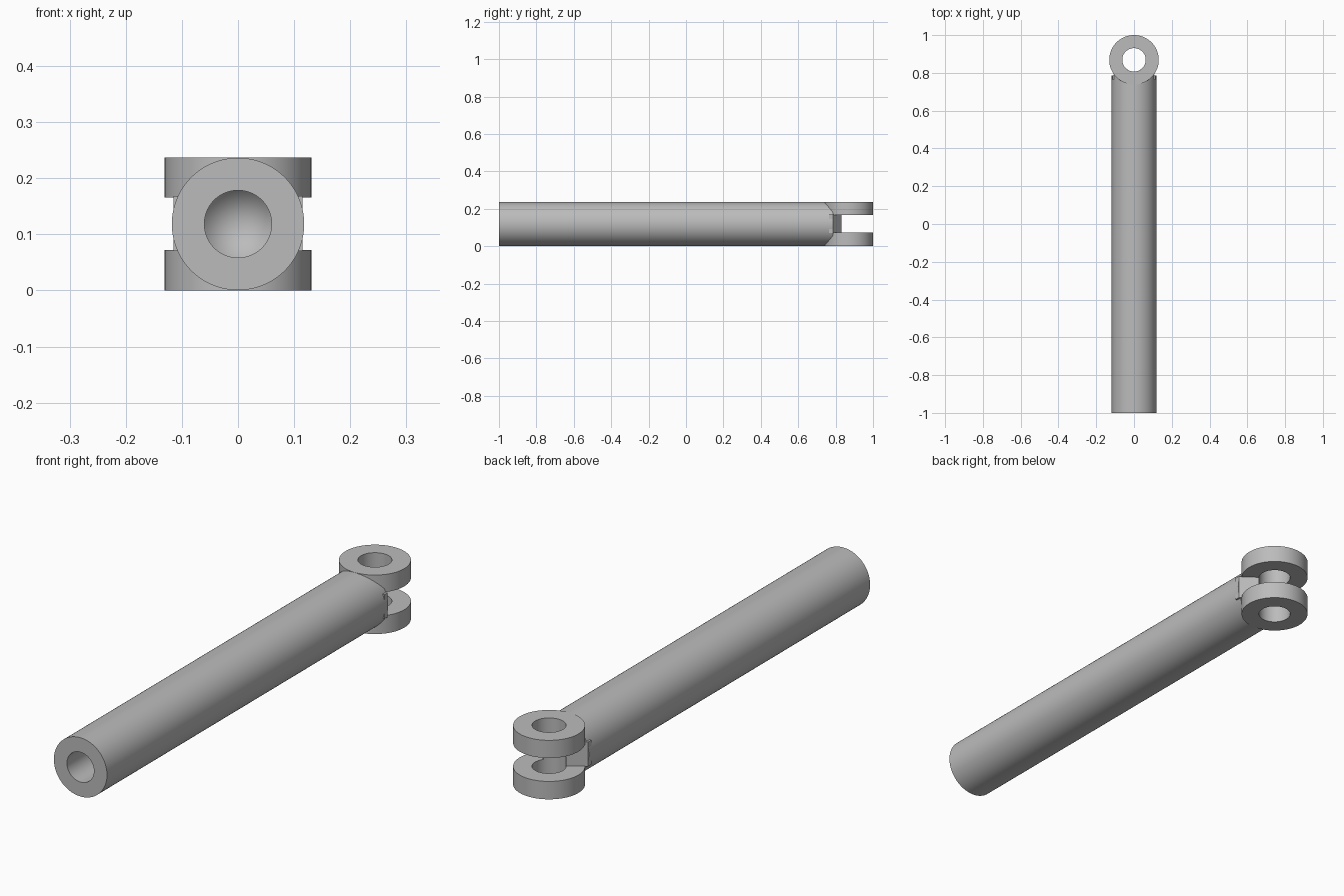
import bpy, bmesh, math
from mathutils import Matrix

cube = bpy.data.objects.get("Cube")
if cube:
    bpy.data.objects.remove(cube)

steel = bpy.data.materials.new("grey_steel")
steel.use_nodes = True
GREY = (0.5, 0.5, 0.5, 1)
steel.diffuse_color = GREY
steel.node_tree.nodes["Principled BSDF"].inputs["Base Color"].default_value = GREY

ROD_R, MID_Z = 0.118, 0.1185
EYE_Y, EYE_R, HOLE_R = 0.869, 0.131, 0.062
ROD_END = 0.785


def finish(name, bm):
    bmesh.ops.remove_doubles(bm, verts=bm.verts, dist=1e-5)
    bmesh.ops.recalc_face_normals(bm, faces=bm.faces)
    mesh = bpy.data.meshes.new(name)
    bm.to_mesh(mesh)
    bm.free()
    mesh.materials.append(steel)
    obj = bpy.data.objects.new(name, mesh)
    bpy.context.collection.objects.link(obj)
    bpy.ops.object.select_all(action="DESELECT")
    obj.select_set(True)
    bpy.context.view_layer.objects.active = obj
    bpy.ops.object.shade_smooth_by_angle(angle=math.radians(30))
    return obj


def lathe(name, profile, matrix, closed=False, steps=96):
    """Revolve (radius, height) points about local z, then place the result."""
    bm = bmesh.new()
    verts = [bm.verts.new((r, 0, h)) for r, h in profile]
    edges = [bm.edges.new(pair) for pair in zip(verts, verts[1:])]
    if closed:
        edges.append(bm.edges.new((verts[-1], verts[0])))
    bmesh.ops.spin(bm, geom=verts + edges, cent=(0, 0, 0), axis=(0, 0, 1),
                   angle=2 * math.pi, steps=steps)
    bm.transform(matrix)
    return finish(name, bm)


# Rod along y, with a drilled, cone-bottomed hole in the front end
rod_profile = [(0, ROD_END), (ROD_R, ROD_END), (ROD_R, -1),
               (0.06, -1), (0.06, -0.7), (0, -0.63)]
lathe("rod", rod_profile,
      Matrix.Translation((0, 0, MID_Z)) @ Matrix.Rotation(-math.pi / 2, 4, "X"))

# Two fork eyes at the back end
for name, low, high in (("lower_fork_eye", 0, 0.072), ("upper_fork_eye", 0.166, 0.237)):
    lathe(name, [(HOLE_R, low), (EYE_R, low), (EYE_R, high), (HOLE_R, high)],
          Matrix.Translation((0, EYE_Y, 0)), closed=True)

# Tapered web between the eyes, notched by the pin hole
half = math.asin(0.05 / HOLE_R)
notch = [(HOLE_R * math.sin(a), EYE_Y - HOLE_R * math.cos(a))
         for a in (half - 2 * half * i / 16 for i in range(17))]
outline = [(-0.115, ROD_END - 0.02), (0.115, ROD_END - 0.02), (0.115, ROD_END)]
outline += notch + [(-0.115, ROD_END)]
bm = bmesh.new()
base = bm.faces.new([bm.verts.new((x, y, 0.07)) for x, y in outline])
top = bmesh.ops.extrude_face_region(bm, geom=[base])["geom"]
bmesh.ops.translate(bm, vec=(0, 0, 0.098),
                    verts=[v for v in top if isinstance(v, bmesh.types.BMVert)])
finish("fork_web", bm)
